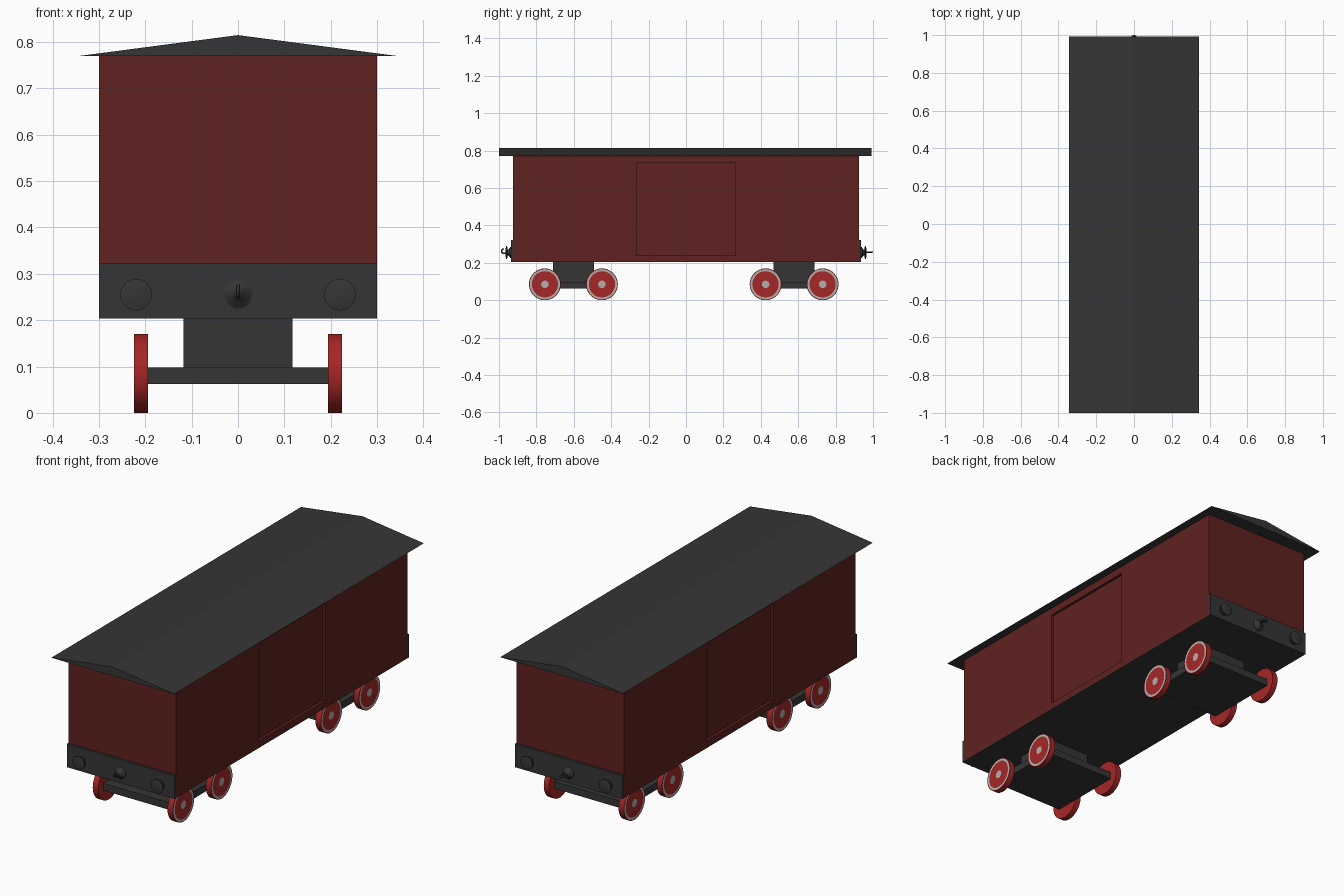
import bpy, bmesh, math
from mathutils import Vector, Matrix

if "Cube" in bpy.data.objects:
    bpy.data.objects.remove(bpy.data.objects["Cube"])


def material(name, rgb):
    m = bpy.data.materials.new(name)
    m.diffuse_color = (*rgb, 1)
    m.use_nodes = True
    m.node_tree.nodes["Principled BSDF"].inputs["Base Color"].default_value = m.diffuse_color
    return m


DARK = material("dark_grey", (0.036, 0.036, 0.036))
MAROON = material("maroon", (0.115, 0.016, 0.014))
RED = material("wheel_red", (0.38, 0.02, 0.02))
METAL = material("bare_metal", (0.45, 0.43, 0.41))


def finish(name, bm, *mats, smooth=False):
    bmesh.ops.recalc_face_normals(bm, faces=bm.faces[:])
    me = bpy.data.meshes.new(name)
    bm.to_mesh(me)
    bm.free()
    ob = bpy.data.objects.new(name, me)
    bpy.context.collection.objects.link(ob)
    for m in mats:
        me.materials.append(m)
    if smooth:
        bpy.ops.object.select_all(action='DESELECT')
        ob.select_set(True)
        bpy.context.view_layer.objects.active = ob
        bpy.ops.object.shade_smooth_by_angle(angle=math.radians(35))
    return ob


def box_bm(x, y, z):
    bm = bmesh.new()
    bmesh.ops.create_cube(bm, size=1)
    for v in bm.verts:
        v.co = [(a + b) / 2 + c * (b - a) for (a, b), c in zip((x, y, z), v.co)]
    return bm


def box(name, x, y, z, mat):
    return finish(name, box_bm(x, y, z), mat)


def lathe(name, profile, loc, direction, mats, bands=None, n=32):
    """Revolve (radius, height) points along direction; bands gives material per strip."""
    bm = bmesh.new()
    rings = []
    for r, h in profile:
        if r == 0:
            rings.append([bm.verts.new((0, 0, h))] * n)
        else:
            rings.append([bm.verts.new((r * math.cos(2 * math.pi * i / n),
                                        r * math.sin(2 * math.pi * i / n), h)) for i in range(n)])
    for k, (a, b) in enumerate(zip(rings, rings[1:])):
        for i in range(n):
            j = (i + 1) % n
            f = bm.faces.new(list(dict.fromkeys((a[i], a[j], b[j], b[i]))))
            f.material_index = bands[k] if bands else 0
    rot = Vector(direction).to_track_quat('Z', 'Y').to_matrix().to_4x4()
    bm.transform(Matrix.Translation(loc) @ rot)
    return finish(name, bm, *mats, smooth=True)


def rod(name, points, radius, cyclic=False):
    cu = bpy.data.curves.new(name, 'CURVE')
    cu.dimensions = '3D'
    cu.bevel_depth = radius
    cu.bevel_resolution = 2
    cu.use_fill_caps = True
    sp = cu.splines.new('POLY')
    sp.points.add(len(points) - 1)
    for p, co in zip(sp.points, points):
        p.co = (*co, 1)
    sp.use_cyclic_u = cyclic
    cu.materials.append(DARK)
    ob = bpy.data.objects.new(name, cu)
    bpy.context.collection.objects.link(ob)


# Van body with a recessed door on each long side
bm = box_bm((-0.30, 0.30), (-0.925, 0.925), (0.207, 0.77))
for co, no in (((0, -0.265, 0), (0, 1, 0)), ((0, 0.265, 0), (0, 1, 0)),
               ((0, 0, 0.24), (0, 0, 1)), ((0, 0, 0.733), (0, 0, 1))):
    bmesh.ops.bisect_plane(bm, geom=bm.verts[:] + bm.edges[:] + bm.faces[:],
                           plane_co=co, plane_no=no)
doors = []
for f in bm.faces:
    c = f.calc_center_median()
    if abs(c.x) > 0.29 and abs(c.y) < 0.1 and 0.4 < c.z < 0.6:
        doors.append(f)
bmesh.ops.inset_individual(bm, faces=doors, thickness=0, depth=-0.014)
finish("van_body", bm, MAROON)

# Floor
box("floor", (-0.30, 0.30), (-0.925, 0.925), (0.204, 0.207), DARK)

# Pitched roof
bm = bmesh.new()
gable = [bm.verts.new(p) for p in ((-0.343, -1, 0.77), (0.343, -1, 0.77), (0, -1, 0.815))]
face = bm.faces.new(gable)
ext = bmesh.ops.extrude_face_region(bm, geom=[face])
bmesh.ops.translate(bm, vec=(0, 1.993, 0),
                    verts=[v for v in ext["geom"] if isinstance(v, bmesh.types.BMVert)])
if not any(len(f.verts) == 3 and f.calc_center_median().y < -0.9 for f in bm.faces):
    bm.faces.new(gable)
finish("roof", bm, DARK)

# Buffer beams, buffers and coupling sockets at both ends
for s, end in ((-1, "front"), (1, "back")):
    box(end + "_buffer_beam", (-0.30, 0.30), sorted((s * 0.92, s * 0.936)), (0.204, 0.322), DARK)
    for x in (-0.22, 0.22):
        lathe(end + "_buffer",
              [(0, 0), (0.024, 0), (0.024, 0.008), (0.016, 0.010), (0.016, 0.020),
               (0.034, 0.021), (0.034, 0.026), (0.022, 0.029), (0, 0.030)],
              (x, s * 0.935, 0.255), (0, s, 0), [DARK])
    lathe(end + "_coupling_socket",
          [(0, 0), (0.030, 0), (0.030, 0.004), (0.018, 0.012), (0.008, 0.024), (0, 0.025)],
          (0, s * 0.935, 0.255), (0, s, 0), [DARK])

# Hook at the front, eye at the back
arc = [(0, -0.974 - 0.012 * math.sin(t), 0.262 - 0.012 * math.cos(t))
       for t in (math.pi * k / 8 for k in range(9))]
rod("front_hook", [(0, -0.94, 0.252)] + arc, 0.004)
rod("back_coupling_bar", [(0, 0.94, 0.257), (0, 0.972, 0.257)], 0.004)
rod("back_coupling_eye", [(0.012 * math.cos(t), 0.984 + 0.012 * math.sin(t), 0.257)
                          for t in (math.pi * k / 10 for k in range(20))], 0.004, True)

# Two bogies, each with a pivot block, a frame and four wheels
wheel = [(0, 0), (0.085, 0), (0.085, 0.030), (0.081, 0.030), (0.070, 0.030), (0.020, 0.030), (0, 0.030)]
for yc, end in ((-0.602, "front"), (0.578, "back")):
    box(end + "_bogie_block", (-0.118, 0.118), (yc - 0.11, yc + 0.11), (0.09, 0.206), DARK)
    box(end + "_bogie_frame", (-0.196, 0.196), (yc - 0.195, yc + 0.195), (0.062, 0.098), DARK)
    for dy in (-0.1525, 0.1525):
        for s in (-1, 1):
            lathe(end + "_wheel", wheel, (s * 0.194, yc + dy, 0.085), (s, 0, 0),
                  [RED, METAL], [0, 0, 0, 1, 0, 1])
